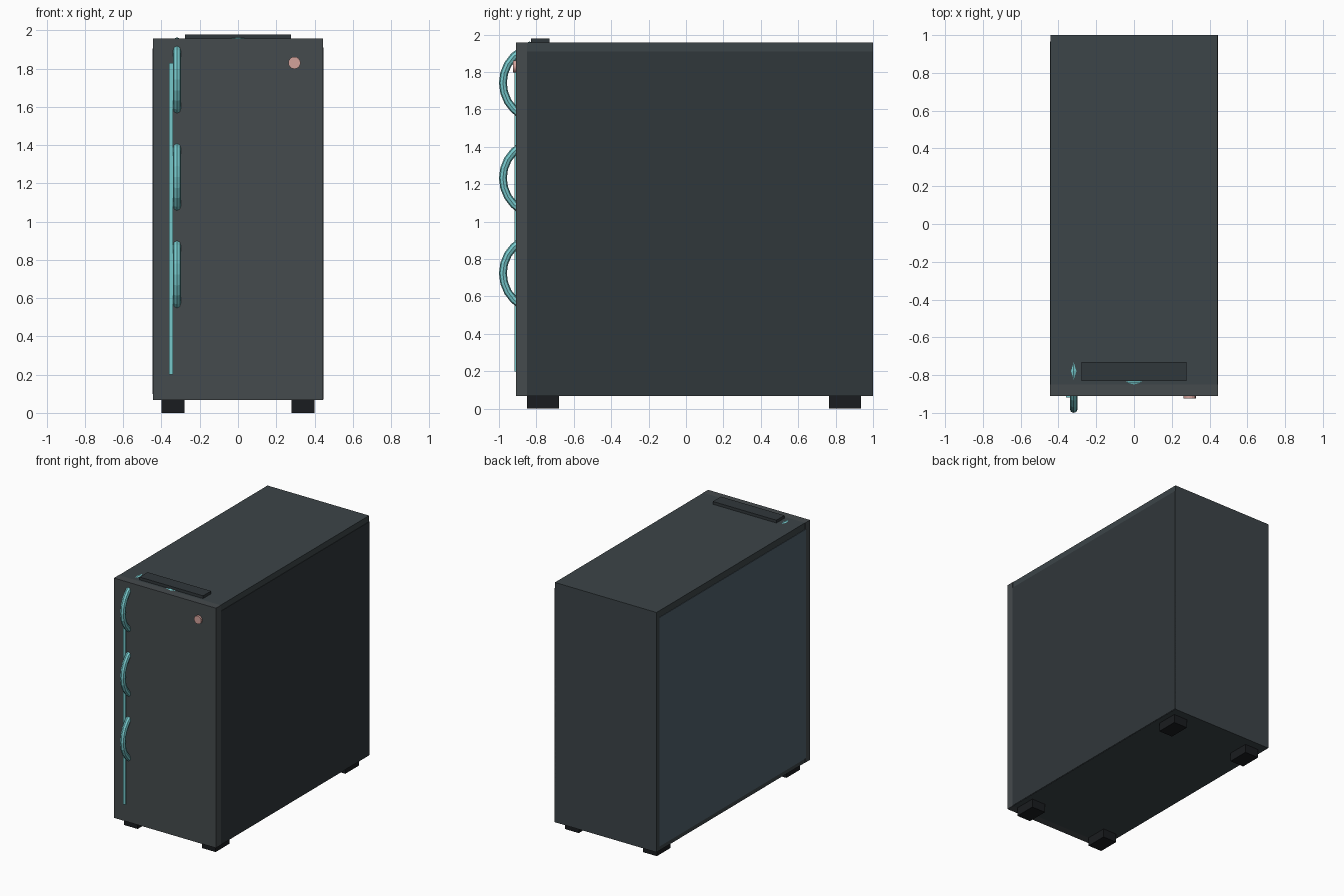
import bpy, math

if "Cube" in bpy.data.objects:
    bpy.data.objects.remove(bpy.data.objects["Cube"])


def material(name, rgb):
    m = bpy.data.materials.new(name)
    m.diffuse_color = (*rgb, 1)
    m.use_nodes = True
    m.node_tree.nodes["Principled BSDF"].inputs["Base Color"].default_value = m.diffuse_color
    return m


CASE = material("case_grey", (0.045, 0.058, 0.065))
FRONT = material("front_grey", (0.06, 0.07, 0.075))
PANEL = material("panel_dark", (0.03, 0.038, 0.043))
RUBBER = material("rubber_black", (0.01, 0.012, 0.014))
GLASS = material("tinted_glass", (0.08, 0.12, 0.15))
TEAL = material("light_teal", (0.18, 0.58, 0.60))
PINK = material("button_pink", (0.65, 0.36, 0.33))


def finish(name, mat):
    o = bpy.context.object
    o.name = name
    o.data.materials.append(mat)
    return o


def box(name, x, y, z, mat):
    # box from (min, max) pairs
    bpy.ops.mesh.primitive_cube_add(size=1, location=[(a + b) / 2 for a, b in (x, y, z)])
    o = bpy.context.object
    o.scale = [b - a for a, b in (x, y, z)]
    bpy.ops.object.transform_apply(location=False, rotation=False, scale=True)
    return finish(name, mat)


def ring(name, loc, rot):
    bpy.ops.mesh.primitive_torus_add(location=loc, rotation=rot, major_radius=0.2,
                                     minor_radius=0.021, major_segments=24, minor_segments=8)
    return finish(name, TEAL)


# Case shell and front panel
box("case_body", (-0.443, 0.443), (-0.85, 1.0), (0.067, 1.957), CASE)
box("front_panel", (-0.445, 0.445), (-0.91, -0.85), (0.067, 1.957), FRONT)

# Side panels: solid on the right, glass on the left
box("right_panel", (0.438, 0.446), (-0.85, 1.0), (0.07, 1.91), PANEL)
box("glass_panel", (-0.446, -0.438), (-0.86, 0.965), (0.10, 1.905), GLASS)

# Feet
for sx in (-1, 1):
    for label, y in (("front", (-0.85, -0.68)), ("back", (0.765, 0.935))):
        x = sorted((sx * 0.28, sx * 0.40))
        box(f"{label}_foot", x, y, (0, 0.075), RUBBER)

# Top port bar
box("top_port_bar", (-0.277, 0.277), (-0.83, -0.73), (1.945, 1.979), PANEL)

# Front light strip and power button
box("light_strip", (-0.36, -0.34), (-0.918, -0.90), (0.20, 1.83), TEAL)
bpy.ops.mesh.primitive_cylinder_add(vertices=16, radius=0.032, depth=0.03,
                                    location=(0.295, -0.91, 1.83),
                                    rotation=(math.pi / 2, 0, 0))
finish("power_button", PINK)

# Fan light rings: side-facing ones break through the front, front-facing ones sit inside
for i in range(3):
    z = 1.742 - 0.509 * i
    ring("side_fan_ring", (-0.319, -0.779, z), (0, math.pi / 2, 0))
    ring("front_fan_ring", (0, -0.836, z), (math.pi / 2, 0, 0))
